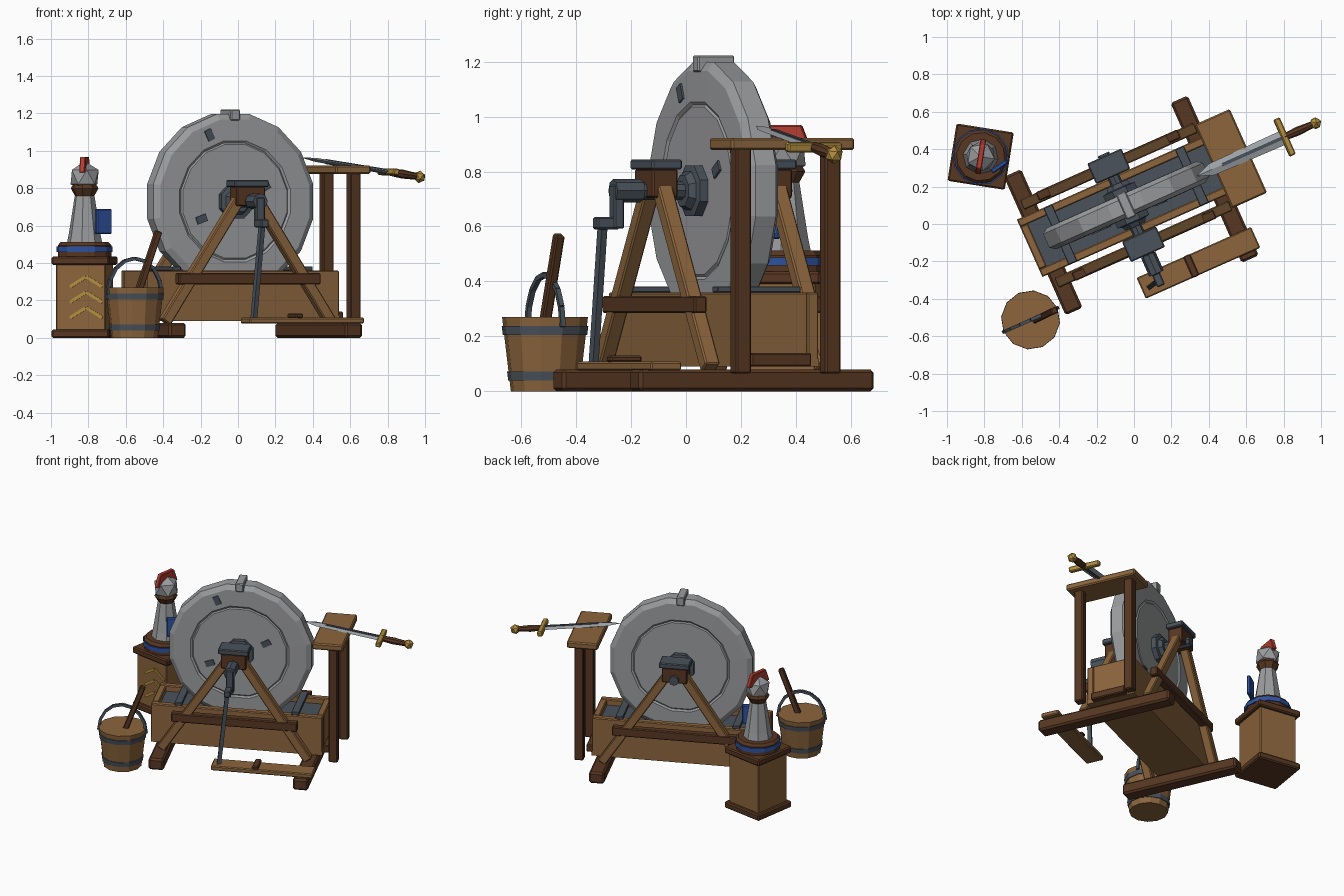
import bpy, bmesh, math
from mathutils import Matrix, Vector

if "Cube" in bpy.data.objects:
    bpy.data.objects.remove(bpy.data.objects["Cube"])


def material(name, rgb):
    m = bpy.data.materials.new(name)
    m.diffuse_color = (*rgb, 1)
    m.use_nodes = True
    m.node_tree.nodes["Principled BSDF"].inputs["Base Color"].default_value = m.diffuse_color
    return m


WOOD = material("light wood", (0.263, 0.130, 0.046))
DARK = material("dark wood", (0.095, 0.038, 0.016))
STONE = material("grey stone", (0.33, 0.335, 0.345))
IRON = material("dark iron", (0.068, 0.084, 0.105))
STEEL = material("steel", (0.34, 0.37, 0.39))
GOLD = material("gold", (0.45, 0.27, 0.05))
BLUE = material("blue", (0.027, 0.085, 0.36))
RED = material("red", (0.45, 0.045, 0.03))


def frame(x, y, degrees):
    return Matrix.Translation((x, y, 0)) @ Matrix.Rotation(math.radians(degrees), 4, 'Z')


MACHINE = frame(-0.042, 0.10, 24)
STAND = frame(-0.82, 0.36, -9)
BUCKET = frame(-0.553, -0.513, 24)
WORLD = Matrix()


def finish(name, bm, mat, m):
    bmesh.ops.recalc_face_normals(bm, faces=bm.faces)
    me = bpy.data.meshes.new(name)
    bm.to_mesh(me)
    bm.free()
    me.materials.append(mat)
    ob = bpy.data.objects.new(name, me)
    ob.matrix_world = m
    bpy.context.collection.objects.link(ob)
    return ob


def box(name, size, loc, mat, m=MACHINE, rot=None, bevel=0.006, taper=1.0):
    bm = bmesh.new()
    bmesh.ops.create_cube(bm, size=1)
    for v in bm.verts:
        if v.co.z > 0:
            v.co.y *= taper
        v.co = Vector(c * s for c, s in zip(v.co, size))
    if bevel:
        bmesh.ops.bevel(bm, geom=bm.edges[:], offset=bevel, segments=1, affect='EDGES')
    return finish(name, bm, mat, m @ Matrix.Translation(loc) @ (rot or Matrix()))


def beam(name, p, q, w, mat, m=MACHINE, bevel=0.006):
    p, q = Vector(p), Vector(q)
    rot = (q - p).to_track_quat('Z', 'Y').to_matrix().to_4x4()
    return box(name, (w, w, (q - p).length), (p + q) / 2, mat, m, rot, bevel)


def lathe(name, profile, n, mat, m, start=0.0):
    """Closed solid from (radius, height) pairs."""
    bm = bmesh.new()
    rings = [[bm.verts.new((r * math.cos(start + math.tau * i / n),
                            r * math.sin(start + math.tau * i / n), h))
              for i in range(n)] for r, h in profile]
    for a, b in zip(rings, rings[1:]):
        for i in range(n):
            j = (i + 1) % n
            bm.faces.new((a[i], a[j], b[j], b[i]))
    bm.faces.new(rings[0])
    bm.faces.new(rings[-1])
    return finish(name, bm, mat, m)


def ball(name, r, loc, mat, m):
    bm = bmesh.new()
    bmesh.ops.create_icosphere(bm, subdivisions=1, radius=r)
    return finish(name, bm, mat, m @ Matrix.Translation(loc))


def turn(axis, degrees):
    return Matrix.Rotation(math.radians(degrees), 4, axis)


# grinding wheel: axis along the machine's local y
AXLE = MACHINE @ Matrix.Translation((0, 0, 0.73)) @ turn('X', 90)
half = [(0.31, 0.062), (0.318, 0.056), (0.33, 0.064), (0.445, 0.062), (0.477, 0.040)]
lathe("wheel", half + [(r, -h) for r, h in reversed(half)], 16, STONE, AXLE, math.tau / 32)
box("wheel_ridge", (0.055, 0.146, 0.06), (0, 0, 1.192), STONE)
for a, z, ang in ((-0.149, 1.085, -25), (-0.196, 0.635, 70), (0.174, 0.807, 60)):
    box("wheel_chip", (0.04, 0.02, 0.06), (a, -0.06, z), IRON, rot=turn('Y', ang), bevel=0)
lathe("axle", [(0.033, 0.40), (0.033, -0.30)], 8, IRON, AXLE)
lathe("hub", [(0.06, 0.125), (0.075, 0.10), (0.10, 0.095), (0.10, -0.095),
              (0.075, -0.10), (0.06, -0.125)], 8, IRON, AXLE, math.tau / 16)

# water trough
box("trough_floor", (1.13, 0.336, 0.03), (0, 0, 0.105), WOOD, bevel=0)
for s in (-1, 1):
    box("trough_side", (1.13, 0.045, 0.27), (0, s * 0.1455, 0.225), WOOD)
    box("trough_end", (0.045, 0.25, 0.27), (s * 0.5425, 0, 0.225), WOOD)
    box("trough_strap", (0.05, 0.33, 0.022), (s * 0.385, 0, 0.371), IRON, bevel=0.003)
box("trough_water", (1.05, 0.25, 0.02), (0, 0, 0.31), IRON, bevel=0)

# A-frames on both sides
for s in (-1, 1):
    b = s * 0.228
    for t in (-1, 1):
        beam("frame_leg", (t * 0.485, b, 0.085), (t * 0.03, b, 0.775), 0.058, WOOD)
    box("frame_rail", (0.83, 0.05, 0.062), (0, s * 0.235, 0.316), DARK)
    box("bearing_block", (0.165, 0.10, 0.105), (0, b, 0.757), DARK)
    box("bearing_cap", (0.20, 0.12, 0.037), (0, b, 0.826), IRON)

# feet
box("left_foot", (0.10, 0.81, 0.08), (-0.485, 0, 0.04), DARK, bevel=0.012)
box("right_foot", (0.10, 0.935, 0.08), (0.489, -0.065, 0.04), DARK, bevel=0.012)

# crank, connecting rod and pedal
box("crank_arm", (0.05, 0.04, 0.16), (0, -0.385, 0.672), IRON)
lathe("crank_boss", [(0.042, 0.40), (0.042, 0.29)], 8, IRON, AXLE)
box("crank_pin", (0.045, 0.09, 0.045), (-0.004, -0.425, 0.612), IRON)
beam("crank_rod", (-0.006, -0.437, 0.63), (-0.062, -0.45, 0.10), 0.026, IRON, bevel=0)
box("pedal", (0.67, 0.122, 0.032), (0.228, -0.438, 0.092), WOOD)
box("pedal_cleat", (0.04, 0.125, 0.024), (0.186, -0.438, 0.118), DARK)

# side table
box("table_top", (0.205, 0.49, 0.045), (0.613, 0, 0.90), WOOD, bevel=0.008)
for s in (-1, 1):
    box("table_leg", (0.06, 0.06, 0.82), (0.643, s * 0.178, 0.475), DARK)
box("table_brace", (0.05, 0.24, 0.05), (0.585, 0, 0.115), DARK)

# sword lying from table to wheel, length along local x
SWORD = MACHINE @ Matrix.Translation((0.922, -0.011, 0.888)) @ turn('Y', 8.5)
bm = bmesh.new()
outline = [(0, 0.040), (-0.43, 0.034), (-0.52, 0), (-0.43, -0.034), (0, -0.040)]
rim = [bm.verts.new((x, y, 0)) for x, y in outline]
for z in (0.011, -0.011):
    r0, r1 = bm.verts.new((0, 0, z)), bm.verts.new((-0.43, 0, z))
    bm.faces.new((rim[0], rim[1], r1, r0))
    bm.faces.new((rim[1], rim[2], r1))
    bm.faces.new((rim[2], rim[3], r1))
    bm.faces.new((rim[3], rim[4], r0, r1))
finish("sword_blade", bm, STEEL, SWORD)
box("sword_fuller", (0.36, 0.018, 0.026), (-0.19, 0, 0), IRON, SWORD, bevel=0)
box("sword_guard", (0.035, 0.215, 0.035), (0, 0, 0), GOLD, SWORD)
lathe("sword_grip", [(0.019, 0), (0.024, 0.08), (0.018, 0.17)], 8, DARK, SWORD @ turn('Y', 90))
ball("sword_pommel", 0.034, (0.183, 0, 0), GOLD, SWORD)

# pedestal with chevrons
box("pedestal_base", (0.31, 0.31, 0.045), (0, 0, 0.0225), DARK, STAND, bevel=0.008)
box("pedestal_body", (0.267, 0.267, 0.36), (0, 0, 0.22), WOOD, STAND)
box("pedestal_cap", (0.31, 0.31, 0.045), (0, 0, 0.413), DARK, STAND, bevel=0.008)
for k in range(3):
    for s in (-1, 1):
        box("chevron", (0.10, 0.009, 0.017), (0.03 + s * 0.045, -0.136, 0.30 - 0.083 * k),
            GOLD, STAND, turn('Y', s * 32), bevel=0)

# carved figure
lathe("figure_base", [(0.145, 0.43), (0.145, 0.495), (0.13, 0.512)], 12, DARK, STAND)
lathe("figure_band", [(0.152, 0.458), (0.152, 0.488)], 12, BLUE, STAND)
lathe("figure_body", [(0.095, 0.51), (0.085, 0.56), (0.055, 0.75), (0.05, 0.77)], 8, STONE, STAND)
lathe("figure_collar", [(0.05, 0.755), (0.075, 0.80), (0.06, 0.825)], 8, DARK, STAND)
ball("figure_head", 0.085, (0, 0, 0.86), STONE, STAND)
box("figure_crest", (0.03, 0.19, 0.085), (0, 0, 0.926), RED, STAND, bevel=0.004, taper=0.65)
box("figure_shield", (0.10, 0.025, 0.135), (-0.72, 0.308, 0.622), BLUE,
    frame(0, 0, 0), turn('Z', 35))

# bucket
lathe("bucket_body", [(0.125, 0), (0.157, 0.27)], 12, WOOD, BUCKET)
for z in (0.04, 0.205):
    r = 0.125 + 0.1185 * z
    lathe("bucket_hoop", [(r + 0.005, z), (r + 0.009, z + 0.032)], 12, IRON, BUCKET)
arc = [(0.157 * math.cos(math.pi * i / 8), 0, 0.235 + 0.19 * math.sin(math.pi * i / 8))
       for i in range(9)]
for p, q in zip(arc, arc[1:]):
    beam("bucket_handle", p, q, 0.018, IRON, BUCKET, 0)
beam("bucket_stick", (-0.535, -0.515, 0.24), (-0.425, -0.462, 0.57), 0.036, DARK, WORLD)
